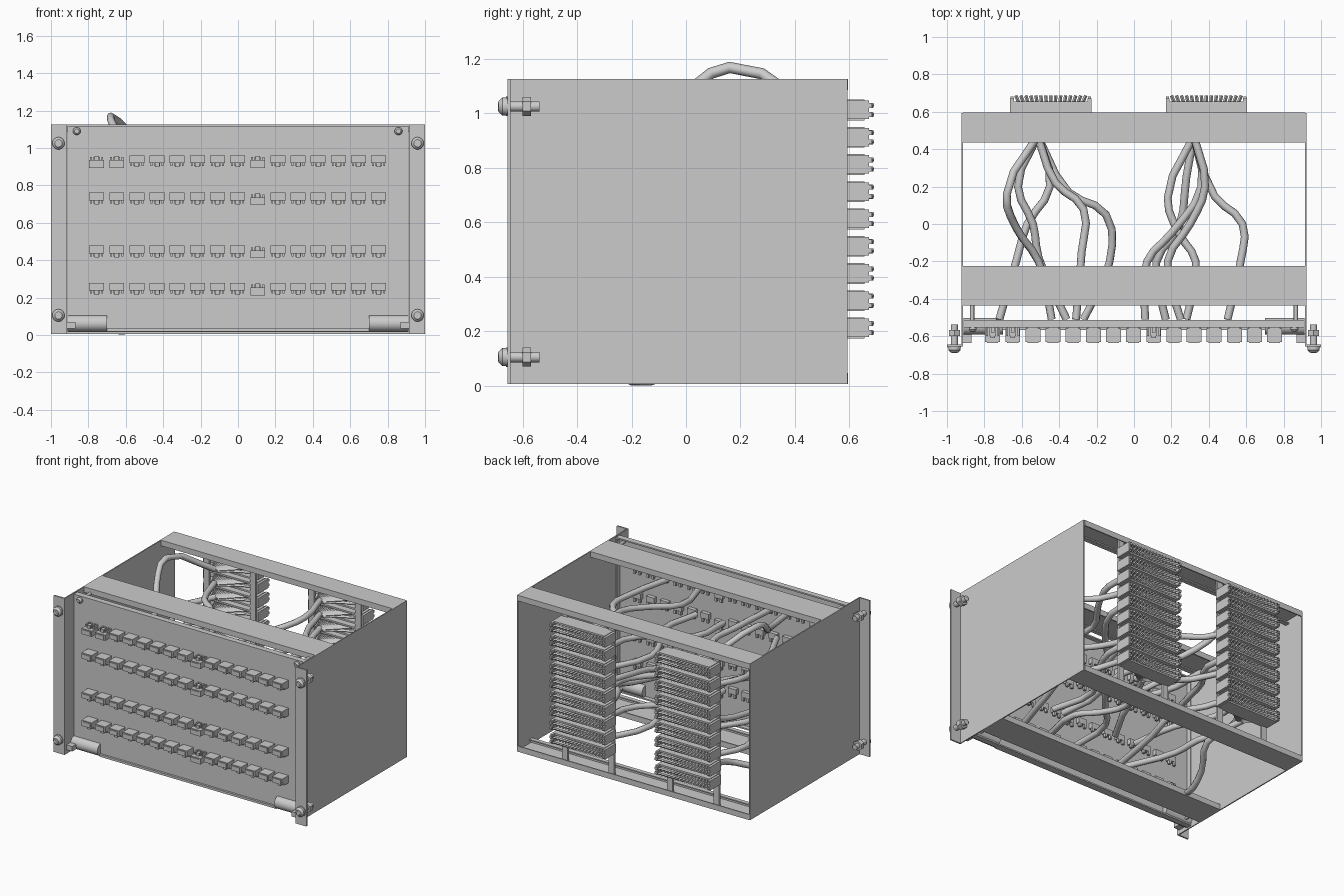
import bpy, bmesh, math
from mathutils import Matrix, Vector

if "Cube" in bpy.data.objects:
    bpy.data.objects.remove(bpy.data.objects["Cube"])


class Part:
    """Collects primitives into one named mesh object."""
    def __init__(self, name):
        self.name, self.bm = name, bmesh.new()

    def box(self, x0, x1, y0, y1, z0, z1, m=None):
        mat = Matrix.Translation(((x0 + x1) / 2, (y0 + y1) / 2, (z0 + z1) / 2)) @ \
            Matrix.Diagonal((x1 - x0, y1 - y0, z1 - z0, 1))
        bmesh.ops.create_cube(self.bm, size=1, matrix=(m @ mat) if m else mat)

    def cyl(self, a, b, r1, r2=None, n=16):
        a, b = Vector(a), Vector(b)
        rot = (b - a).to_track_quat('Z', 'Y').to_matrix().to_4x4()
        bmesh.ops.create_cone(self.bm, cap_ends=True, segments=n, radius1=r1,
                              radius2=r1 if r2 is None else r2, depth=(b - a).length,
                              matrix=Matrix.Translation((a + b) / 2) @ rot)

    def done(self, smooth=False):
        me = bpy.data.meshes.new(self.name)
        self.bm.to_mesh(me)
        self.bm.free()
        ob = bpy.data.objects.new(self.name, me)
        bpy.context.collection.objects.link(ob)
        if smooth:
            bpy.context.view_layer.objects.active = ob
            ob.select_set(True)
            bpy.ops.object.shade_smooth_by_angle(angle=math.radians(35))
            ob.select_set(False)
        return ob


# Side walls with rack flanges
for s, nm in ((-1, "left"), (1, "right")):
    p = Part(nm + "_side_wall")
    xs = sorted((s * 0.914, s * 0.922))
    p.box(*xs, -0.655, 0.593, 0.006, 1.125)
    p.box(*sorted((s * 0.92, s * 1.0)), -0.656, -0.645, 0.006, 1.125)
    p.done()

# Four cross channels with lips
for nm, y0, y1 in (("front", -0.435, -0.225), ("rear", 0.437, 0.595)):
    for lvl, z, d in (("top", 1.125, -1), ("bottom", 0.006, 1)):
        p = Part(f"{nm}_{lvl}_channel")
        p.box(-0.914, 0.914, y0, y1, *sorted((z, z + d * 0.01)))
        for ya in (y0, y1 - 0.008):
            p.box(-0.914, 0.914, ya, ya + 0.008, *sorted((z, z + d * 0.04)))
        p.box(-0.914, 0.914, y0 + 0.008, y0 + 0.03, *sorted((z + d * 0.032, z + d * 0.04)))
        p.done()

# Front door: shallow tray
p = Part("front_door")
p.box(-0.912, 0.912, -0.553, -0.543, 0.015, 1.118)
p.box(-0.912, 0.912, -0.543, -0.512, 1.108, 1.118)
p.box(-0.912, 0.912, -0.543, -0.512, 0.015, 0.025)
for x in (-0.912, 0.904):
    p.box(x, x + 0.008, -0.543, -0.512, 0.015, 1.118)
p.done()

# Door hinges, pins, bottom rod and standoffs
p = Part("door_hinges")
for s in (-1, 1):
    p.cyl((s * 0.912, -0.547, 0.062), (s * 0.70, -0.547, 0.062), 0.044, n=24)
    p.box(*sorted((s * 0.868, s * 0.918)), -0.635, -0.585, 0.035, 0.07)
p.done(True)
p = Part("door_bottom_rod")
p.box(-0.70, 0.70, -0.568, -0.55, 0.018, 0.034)
p.done()
p = Part("door_standoffs")
for x in (-0.865, 0.865):
    for z in (0.05, 1.09):
        p.cyl((x, -0.43, z), (x, -0.545, z), 0.011, n=12)
p.done(True)


# Screws with cross recess, nut and washer
def cross_head(p, x, y, z, r, h):
    p.cyl((x, y, z), (x, y - h * 0.5, z), r, n=20)
    p.cyl((x, y - h * 0.5, z), (x, y - h, z), r, r * 0.6, n=20)
    for a in (45, 135):
        m = Matrix.Translation((x, y - h, z)) @ Matrix.Rotation(math.radians(a), 4, 'Y')
        p.box(-r * .6, r * .6, -0.002, 0.002, -r * .12, r * .12, m)


for i, (x, z) in enumerate([(s * 0.96, z) for s in (-1, 1) for z in (0.105, 1.025)]):
    p = Part(f"rack_screw_{i + 1}")
    cross_head(p, x, -0.66, z, 0.033, 0.028)
    p.cyl((x, -0.66, z), (x, -0.655, z), 0.036, n=20)
    p.cyl((x, -0.66, z), (x, -0.538, z), 0.019, n=16)
    p.cyl((x, -0.60, z), (x, -0.568, z), 0.035, n=6)
    p.done(True)
p = Part("door_screws")
for x in (-0.862, 0.858):
    cross_head(p, x, -0.553, 1.09, 0.021, 0.022)
p.done(True)

# Front socket grid: housings, contact legs, rear tabs
for r, zr in enumerate((0.94, 0.74, 0.457, 0.258)):
    p = Part(f"front_socket_row_{r + 1}")
    for c in range(15):
        x, z, up = -0.756 + c * 0.1077, zr, -1
        if c == 8 or (r == 0 and c < 2):
            z, up = zr - 0.025, 1
        p.box(x - 0.04, x + 0.04, -0.632, -0.56, z - 0.021, z + 0.021)
        p.box(x - 0.03, x + 0.03, -0.637, -0.632, z - 0.014, z + 0.014)
        p.box(x - 0.028, x + 0.028, -0.562, -0.55, z - 0.016, z + 0.016)
        for dx in (-0.03, -0.012, 0.012, 0.03):
            p.box(x + dx - 0.005, x + dx + 0.005, -0.60, -0.55,
                  *sorted((z + up * 0.02, z + up * 0.037)))
        p.box(x - 0.012, x + 0.012, -0.61, -0.58, *sorted((z + up * 0.02, z + up * 0.043)))
        p.box(x - 0.032, x + 0.032, -0.545, -0.515, z - 0.02, z + 0.02)
        for dx in (-0.02, 0.02):
            p.box(x + dx - 0.008, x + dx + 0.008, -0.53, -0.512, z - 0.045, z - 0.02)
    p.done()

# Rear connector columns: rails, bodies and fanned contact wires
ROWS = [0.212 + k * 0.1 for k in range(9)]
for nm, cx in (("left", -0.445), ("right", 0.387)):
    p = Part(nm + "_rear_rails")
    for s in (-1, 1):
        x = cx + s * 0.185
        p.box(x - 0.022, x + 0.022, 0.54, 0.556, 0.012, 1.118)
    p.done()
    p = Part(nm + "_rear_connectors")
    w = Part(nm + "_contact_wires")
    for z in ROWS:
        for s in (-1, 1):
            p.box(cx - 0.2, cx + 0.2, 0.545, 0.655, *sorted((z + s * 0.026, z + s * 0.038)))
            xe = cx + s * 0.207
            p.box(xe - 0.01, xe + 0.01, 0.55, 0.672, z - 0.034, z + 0.034)
            p.box(xe - 0.008, xe + 0.008, 0.672, 0.682, z - 0.025, z - 0.008)
            p.box(xe - 0.008, xe + 0.008, 0.672, 0.682, z + 0.008, z + 0.025)
            for i in range(15):
                t = (i - 7) / 7
                w.cyl((cx - 0.06 + t * 0.025, 0.46, z + s * 0.004),
                      (cx + t * 0.15, 0.60, z + s * 0.016), 0.006, n=4)
                w.cyl((cx + t * 0.15, 0.60, z + s * 0.017),
                      (cx + t * 0.187, 0.687, z + s * 0.017), 0.009, n=4)
        p.box(cx - 0.2, cx + 0.2, 0.59, 0.645, z - 0.026, z + 0.026)
    p.done()
    w.done()


# Cables from each rear connector to the door
def cable(name, pts):
    cu = bpy.data.curves.new(name, 'CURVE')
    cu.dimensions = '3D'
    cu.bevel_depth, cu.bevel_resolution, cu.resolution_u = 0.021, 2, 3
    cu.use_fill_caps = True
    sp = cu.splines.new('BEZIER')
    sp.bezier_points.add(len(pts) - 1)
    for b, q in zip(sp.bezier_points, pts):
        b.co = q
        b.handle_left_type = b.handle_right_type = 'AUTO'
    bpy.context.collection.objects.link(bpy.data.objects.new(name, cu))


PATHS = {
    "left": (-0.515, [
        ((-.45, .2), (-.57, 0), (-.63, -.2), (-.72, -.51)),
        ((-.62, .2), (-.54, 0), (-.51, -.18), (-.36, -.51)),
        ((-.42, .22), (-.27, .08), (-.28, -.15), (-.31, -.51)),
        ((-.68, .16), (-.63, -.02), (-.51, -.2), (-.44, -.51)),
        ((-.35, .17), (-.15, .05), (-.13, -.2), (-.27, -.51))]),
    "right": (0.32, [
        ((.18, .14), (.24, -.05), (.33, -.2), (.28, -.51)),
        ((.36, .2), (.2, -.05), (.07, -.2), (.06, -.51)),
        ((.43, .15), (.58, 0), (.57, -.2), (.5, -.51)),
        ((.38, .2), (.3, 0), (.18, -.2), (.25, -.51)),
        ((.28, .25), (.24, -.02), (.12, -.2), (.17, -.51))]),
}
for nm, (sx, paths) in PATHS.items():
    for k, z in enumerate(ROWS):
        path = paths[k % 5]
        zf = (0.25, 0.25, 0.25, 0.45, 0.45, 0.735, 0.735, 0.93, 0.93)[k]
        zs = [z + (zf - z) * f for f in (0.1, 0.4, 0.75, 1.0)]
        if nm == "left" and k == 0:
            zs = [0.15, 0.07, 0.022, 0.25]
        if nm == "left" and k == 8:
            zs = [1.168, 1.06, 0.96, 0.93]
        pts = [(sx, 0.47, z)] + [(x, y, q) for (x, y), q in zip(path, zs)]
        cable(f"{nm}_cable_{k + 1}", pts)
